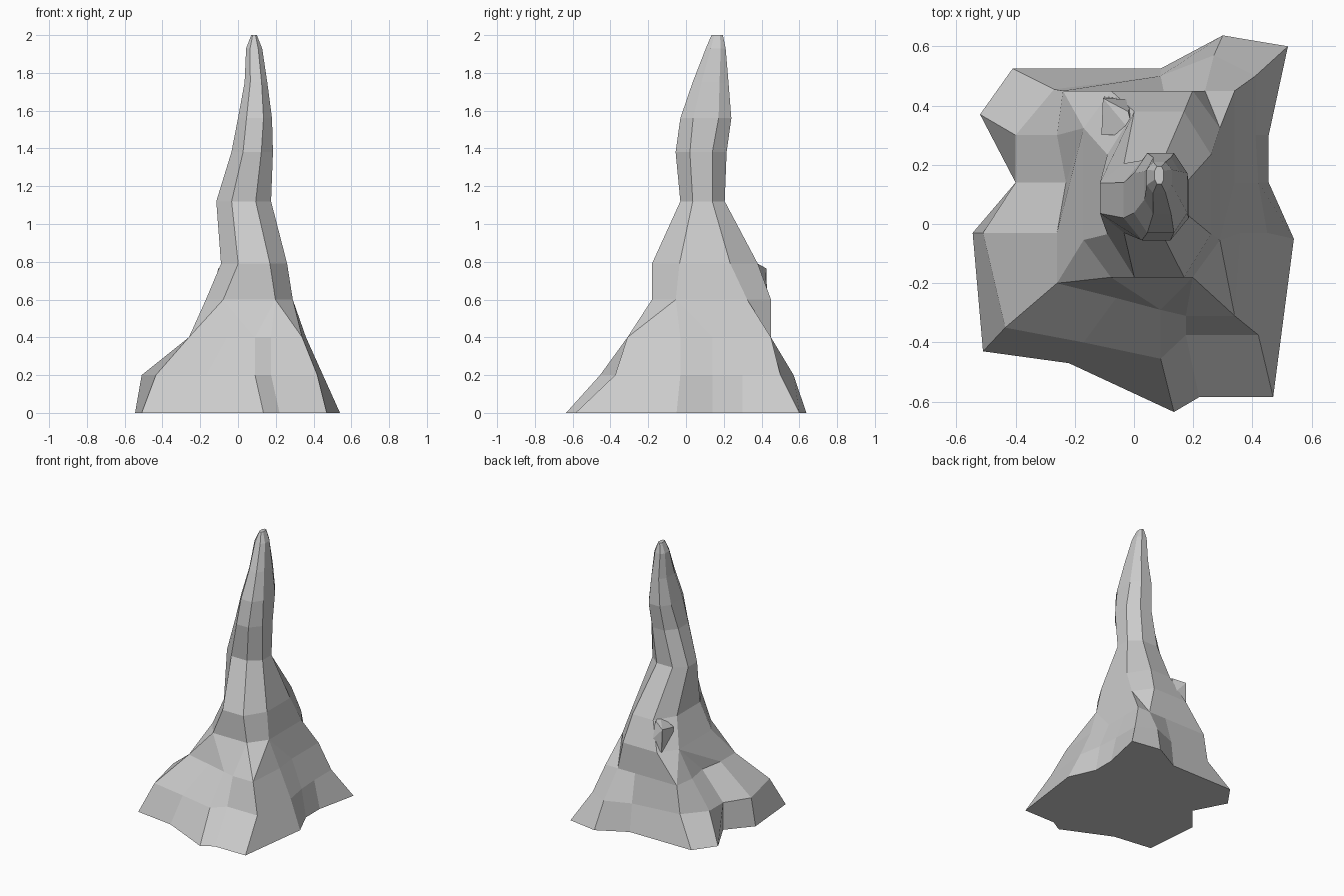
import bpy, bmesh, math

if "Cube" in bpy.data.objects:
    bpy.data.objects.remove(bpy.data.objects["Cube"])

# Irregular foot of the rock: matching outlines, counter-clockwise from the front
FOOT = {
    0.0: [(.135, -.635), (.22, -.585), (.47, -.585), (.54, -.05), (.455, .14),
          (.455, .3), (.52, .6), (.3, .637), (.09, .525), (-.41, .525),
          (-.52, .37), (-.4, .14), (-.545, -.03), (-.51, -.43), (-.22, -.47)],
    0.2: [(.09, -.455), (.175, -.375), (.42, -.375), (.45, -.03), (.42, .14),
          (.41, .3), (.41, .5), (.27, .57), (.09, .5), (-.27, .455),
          (-.4, .3), (-.4, .14), (-.51, -.03), (-.435, -.35), (-.17, -.4)],
    0.4: [(.09, -.29), (.175, -.31), (.34, -.31), (.36, -.03), (.34, .14),
          (.34, .3), (.34, .45), (.24, .45), (.1, .45), (-.24, .45),
          (-.26, .3), (-.23, .14), (-.26, -.03), (-.26, -.2), (-.06, -.25)],
}
# Tapering spire: height, x range, y range, corner cut
SPIRE = [
    (0.60, -.17, .29, -.18, .45, .20),
    (0.79, -.09, .26, -.18, .38, .26),
    (1.12, -.115, .175, -.03, .205, .28),
    (1.38, -.035, .185, -.055, .215, .28),
    (1.56, 0, .18, -.03, .24, .25),
    (1.75, .035, .155, .035, .225, .25),
    (1.93, .043, .128, .105, .21, .25),
    (2.00, .07, .10, .135, .195, .25),
]


def cut_box(z, x0, x1, y0, y1, k):
    a, b = (x1 - x0) * k, (y1 - y0) * k
    return [(x1 - a, y0, z), (x1, y0 + b, z), (x1, y1 - b, z), (x1 - a, y1, z),
            (x0 + a, y1, z), (x0, y1 - b, z), (x0, y0 + b, z), (x0 + a, y0, z)]


def turn(v):
    return (math.atan2(v.co.y - .13, v.co.x - .04) + math.pi / 2) % math.tau


def loft(bm, low, high):
    n = len(low)
    for i in range(n):
        j = (i + 1) % n
        bm.faces.new((low[i], low[j], high[j], high[i]))


def zip_rings(bm, low, high):
    a = [turn(v) for v in low] + [turn(low[0]) + math.tau]
    b = [turn(v) for v in high] + [turn(high[0]) + math.tau]
    n, m, i, j = len(low), len(high), 0, 0
    while i < n or j < m:
        if j == m or (i < n and a[i + 1] <= b[j + 1]):
            bm.faces.new((low[i], low[(i + 1) % n], high[j % m]))
            i += 1
        else:
            bm.faces.new((low[i % n], high[(j + 1) % m], high[j]))
            j += 1


def finish(bm, name):
    bmesh.ops.recalc_face_normals(bm, faces=bm.faces)
    mesh = bpy.data.meshes.new(name)
    bm.to_mesh(mesh)
    bm.free()
    bpy.context.collection.objects.link(bpy.data.objects.new(name, mesh))


# Main rock spire
bm = bmesh.new()
foot = [[bm.verts.new((x, y, z)) for x, y in pts] for z, pts in FOOT.items()]
spire = [[bm.verts.new(p) for p in cut_box(*row)] for row in SPIRE]
for rings in (foot, spire):
    for low, high in zip(rings, rings[1:]):
        loft(bm, low, high)
zip_rings(bm, foot[-1], spire[0])
bm.faces.new(foot[0][::-1])
bm.faces.new(spire[-1])
finish(bm, "rock_spire")

# Small ledge jutting out at the back left
bm = bmesh.new()
for p in [(-.105, .425, .765), (-.105, .425, .68), (-.11, .3, .74), (-.1, .3, .55),
          (-.02, .38, .79), (0, .42, .65), (0, .3, .8), (-.1, .43, .6), (0, .3, .5)]:
    bm.verts.new(p)
hull = bmesh.ops.convex_hull(bm, input=bm.verts)
bmesh.ops.delete(bm, geom=list({g for g in hull["geom_interior"] + hull["geom_unused"]
                                if isinstance(g, bmesh.types.BMVert)}), context='VERTS')
finish(bm, "rock_ledge")
